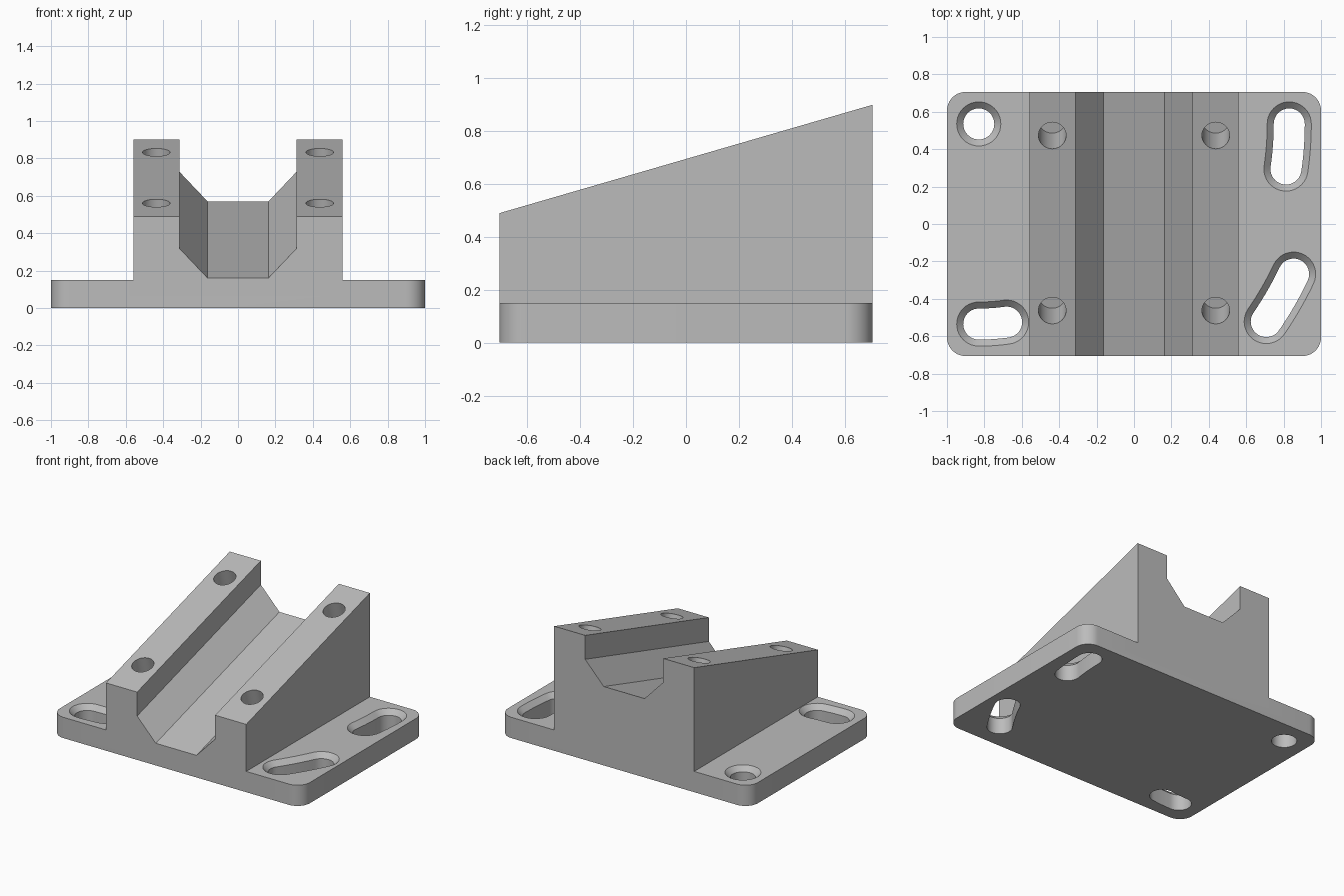
import bpy
import bmesh
from math import sin, cos, pi, radians, atan2
from mathutils import Vector, Matrix

cube = bpy.data.objects.get("Cube")
if cube:
    bpy.data.objects.remove(cube, do_unlink=True)

HALF_Y = 0.706
PLATE_TOP = 0.15
FRONT_Z, BACK_Z = 0.49, 0.90
SLOPE = (BACK_Z - FRONT_Z) / (2 * HALF_Y)

grey = bpy.data.materials.new("plain_grey")
grey.use_nodes = True
grey.diffuse_color = (0.5, 0.5, 0.5, 1)
grey.node_tree.nodes["Principled BSDF"].inputs["Base Color"].default_value = (0.5, 0.5, 0.5, 1)


def loft(name, rings):
    """Closed solid through a list of matching point rings."""
    bm = bmesh.new()
    loops = [[bm.verts.new(p) for p in ring] for ring in rings]
    n = len(loops[0])
    for a, b in zip(loops, loops[1:]):
        for i in range(n):
            j = (i + 1) % n
            bm.faces.new((a[i], a[j], b[j], b[i]))
    bm.faces.new(loops[0][::-1])
    bm.faces.new(loops[-1])
    bmesh.ops.recalc_face_normals(bm, faces=bm.faces)
    mesh = bpy.data.meshes.new(name)
    bm.to_mesh(mesh)
    bm.free()
    mesh.materials.append(grey)
    obj = bpy.data.objects.new(name, mesh)
    bpy.context.collection.objects.link(obj)
    return obj


def combine(target, tool, operation):
    """Apply a boolean and discard the tool."""
    bpy.context.view_layer.objects.active = target
    mod = target.modifiers.new(operation.lower(), "BOOLEAN")
    mod.operation = operation
    mod.solver = "EXACT"
    mod.object = tool
    bpy.ops.object.modifier_apply(modifier=mod.name)
    bpy.data.objects.remove(tool, do_unlink=True)


def arc(cx, cy, r, start, end, steps):
    return [(cx + r * cos(start + (end - start) * i / steps),
             cy + r * sin(start + (end - start) * i / steps)) for i in range(steps + 1)]


# Base plate with rounded corners
R = 0.1
outline = []
for k, (sx, sy) in enumerate([(1, 1), (-1, 1), (-1, -1), (1, -1)]):
    outline += arc(sx * (1 - R), sy * (HALF_Y - R), R, k * pi / 2, (k + 1) * pi / 2, 12)
bracket = loft("mounting_bracket", [[(x, y, z) for x, y in outline] for z in (0, PLATE_TOP)])

# Sloped saddle with a bevelled channel
half = [(0.56, 0), (0.312, 0), (0.312, -0.173), (0.163, -0.33)]
top = half + [(-x, d) for x, d in reversed(half)]


def saddle_ring(y):
    z = FRONT_Z + (y + HALF_Y) * SLOPE
    return [(x, y, z + d) for x, d in top] + [(-0.56, y, 0.07), (0.56, y, 0.07)]


saddle = loft("saddle", [saddle_ring(-HALF_Y), saddle_ring(HALF_Y)])
combine(bracket, saddle, "UNION")

# Pivot hole and adjustment slots swept around it, with countersunk rims
PIVOT = Vector((-0.83, 0.535))


def slot_outline(radius, start, end, w):
    a, b = radians(start), radians(end)
    ends = [PIVOT + radius * Vector((cos(t), sin(t))) for t in (a, b)]
    return (arc(*PIVOT, radius + w, a, b, 12)[:-1]
            + arc(*ends[1], w, b, b + pi, 20)[:-1]
            + arc(*PIVOT, radius - w, b, a, 12)[:-1]
            + arc(*ends[0], w, a + pi, a + 2 * pi, 20)[:-1])


LEVELS = [(-0.05, 0.083), (0.115, 0.083), (0.152, 0.12)]
hole = loft("pivot_hole", [[(x, y, z) for x, y in arc(*PIVOT, w, 0, 2 * pi, 40)[:-1]]
                           for z, w in LEVELS])
combine(bracket, hole, "DIFFERENCE")
for radius, start, end in [(1.66, -8.35, 0), (1.07, -90, -82), (1.865, -34.5, -25.5)]:
    slot = loft("slot", [[(x, y, z) for x, y in slot_outline(radius, start, end, w)]
                         for z, w in LEVELS])
    combine(bracket, slot, "DIFFERENCE")

# Blind bolt holes square to the sloped rails
tilt = Matrix.Rotation(atan2(SLOPE, 1), 4, "X")
for x in (-0.437, 0.437):
    for y in (-0.463, 0.473):
        place = Matrix.Translation((x, y, FRONT_Z + (y + HALF_Y) * SLOPE)) @ tilt
        circle = arc(0, 0, 0.074, 0, 2 * pi, 40)[:-1]
        bolt = loft("bolt_hole", [[place @ Vector((u, v, z)) for u, v in circle]
                                  for z in (-0.3, 0.05)])
        combine(bracket, bolt, "DIFFERENCE")

# Crisp edges, smooth curves
bpy.ops.object.select_all(action="DESELECT")
bracket.select_set(True)
bpy.context.view_layer.objects.active = bracket
bpy.ops.object.shade_smooth_by_angle(angle=radians(25))
